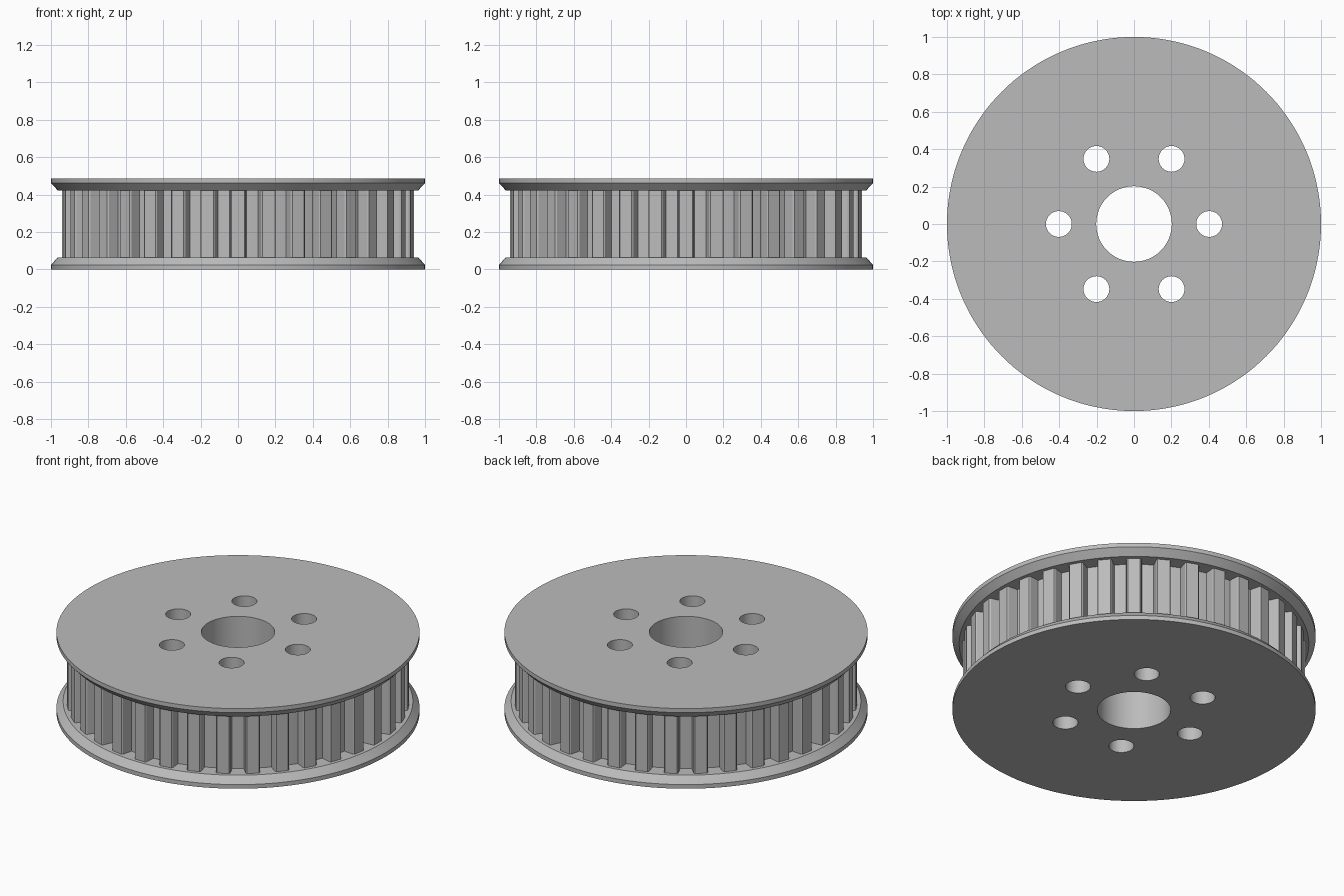
import bpy, bmesh, math
from mathutils import Matrix, Vector

if "Cube" in bpy.data.objects:
    bpy.data.objects.remove(bpy.data.objects["Cube"], do_unlink=True)

HEIGHT = 0.487
FLANGE = 0.065      # flange thickness
RIM = 0.025         # straight part of the flange edge
ROOT = 0.875        # radius at the bottom of the grooves
TIP = 0.942         # radius at the tooth tips
BORE = 0.202
TEETH = 36

steel = bpy.data.materials.new("grey metal")
steel.use_nodes = True
GREY = (0.5, 0.5, 0.5, 1)
steel.diffuse_color = GREY
steel.node_tree.nodes["Principled BSDF"].inputs["Base Color"].default_value = GREY


def make_object(name, bm):
    bmesh.ops.recalc_face_normals(bm, faces=bm.faces)
    mesh = bpy.data.meshes.new(name)
    bm.to_mesh(mesh)
    bm.free()
    mesh.materials.append(steel)
    obj = bpy.data.objects.new(name, mesh)
    bpy.context.collection.objects.link(obj)
    return obj


def select_only(obj):
    bpy.ops.object.select_all(action='DESELECT')
    obj.select_set(True)
    bpy.context.view_layer.objects.active = obj


# Hub, groove floor and both flanges: one closed profile turned about z
half = [(BORE, 0), (1, 0), (1, RIM), (0.963, FLANGE), (ROOT, FLANGE)]
profile = half + [(r, HEIGHT - z) for r, z in reversed(half)]
bm = bmesh.new()
verts = [bm.verts.new((r, 0, z)) for r, z in profile]
edges = [bm.edges.new((verts[i - 1], verts[i])) for i in range(len(verts))]
bmesh.ops.spin(bm, geom=verts + edges, cent=(0, 0, 0), axis=(0, 0, 1),
               angle=math.tau, steps=TEETH * 4, use_merge=True)
bmesh.ops.remove_doubles(bm, verts=bm.verts, dist=1e-5)
wheel = make_object("flanged_wheel", bm)

# Ring of six bolt holes
bm = bmesh.new()
for i in range(6):
    spot = Matrix.Rotation(i * math.tau / 6, 4, 'Z') @ Vector((0.402, 0, HEIGHT / 2))
    bmesh.ops.create_cone(bm, cap_ends=True, segments=48, radius1=0.069, radius2=0.069,
                          depth=1, matrix=Matrix.Translation(spot))
cutter = make_object("bolt_hole_cutter", bm)
cutter.hide_render = True
cut = wheel.modifiers.new("bolt_holes", 'BOOLEAN')
cut.operation = 'DIFFERENCE'
cut.solver = 'EXACT'
cut.object = cutter
select_only(wheel)
bpy.ops.object.modifier_apply(modifier=cut.name)
bpy.data.objects.remove(cutter, do_unlink=True)
bpy.ops.object.shade_smooth_by_angle(angle=math.radians(25))

# Belt teeth: chamfered bars set into the groove floor
side = [(ROOT - 0.01, 0.045), (TIP - 0.008, 0.04), (TIP, 0.034)]
outline = side + [(r, -w) for r, w in reversed(side)]
bm = bmesh.new()
for i in range(TEETH):
    turn = Matrix.Rotation(i * math.tau / TEETH, 3, 'Z')
    face = bm.faces.new([bm.verts.new(turn @ Vector((r, w, FLANGE - 0.005)))
                         for r, w in outline])
    top = bmesh.ops.extrude_face_region(bm, geom=[face])["geom"]
    bmesh.ops.translate(bm, vec=(0, 0, HEIGHT - 2 * FLANGE + 0.01),
                        verts=[v for v in top if isinstance(v, bmesh.types.BMVert)])
make_object("belt_teeth", bm)
